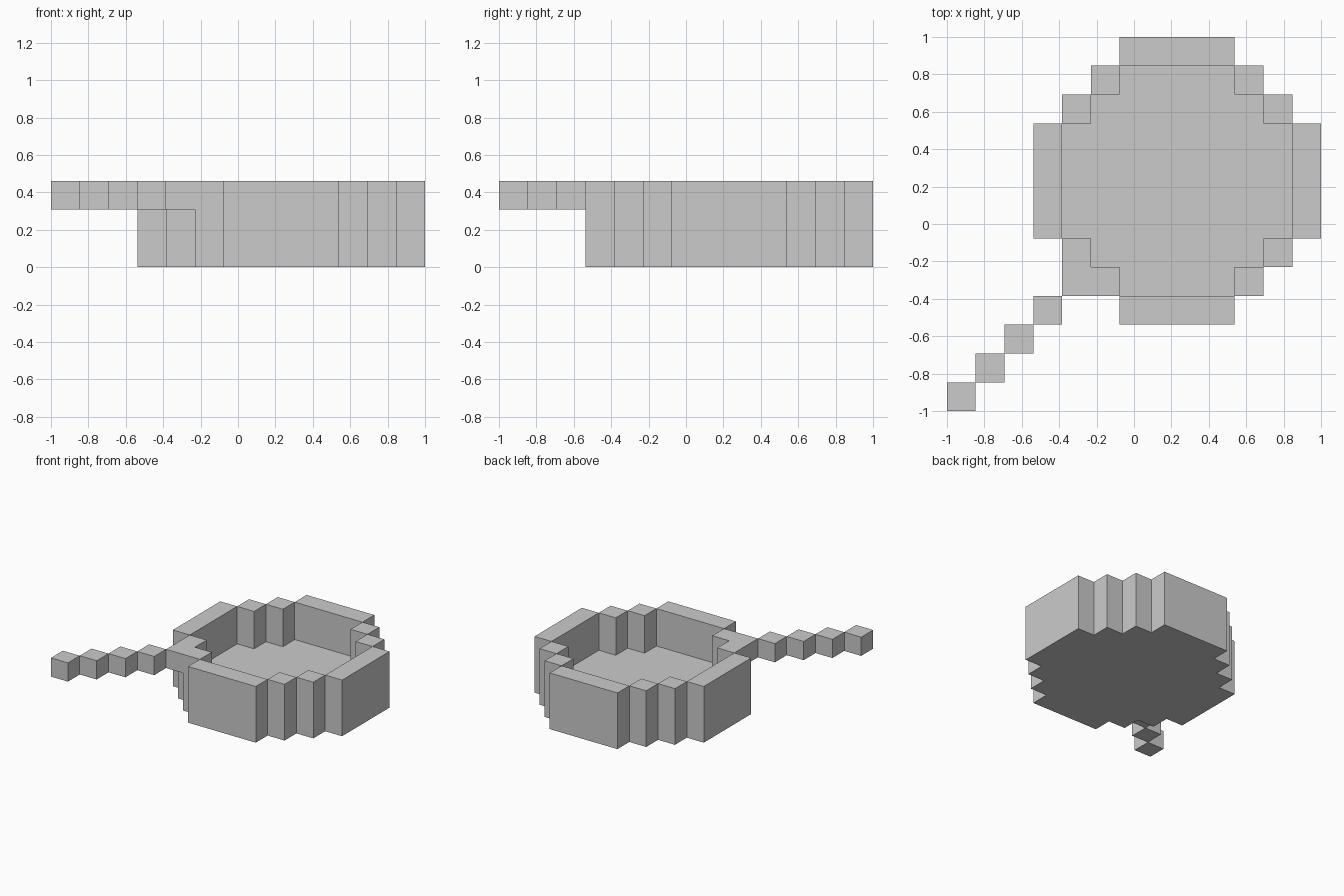
import bpy, bmesh, math
from mathutils import Vector

if "Cube" in bpy.data.objects:
    bpy.data.objects.remove(bpy.data.objects["Cube"])

U = 2 / 13  # one block; the model is 13 blocks across

# Pan footprint: first block and width of each row, rows 3 to 12
inset = [3, 2, 1, 0, 0, 0, 0, 1, 2, 3]
disc = {(x, 3 + r) for r, i in enumerate(inset) for x in range(3 + i, 13 - i)}

# Rim: footprint blocks with an open side
SIDES = ((1, 0), (-1, 0), (0, 1), (0, -1))
rim = {(x, y) for x, y in disc if any((x + a, y + b) not in disc for a, b in SIDES)}

pan = {(x, y, 0) for x, y in disc} | {(x, y, z) for x, y in rim for z in (1, 2)}
handle = {(i, i, 2) for i in range(5)}
solid = pan | handle


def block_part(name, cells):
    """Skin the exposed block sides, then merge coplanar faces."""
    bm = bmesh.new()
    for c in cells:
        mid = Vector(c) + Vector((0.5, 0.5, 0.5))
        for axis in range(3):
            for s in (-1, 1):
                n = [0, 0, 0]
                n[axis] = s
                if tuple(p + q for p, q in zip(c, n)) in solid:
                    continue
                n = Vector(n) / 2
                u, v = Vector((0, 0, 0)), Vector((0, 0, 0))
                u[(axis + 1) % 3] = 0.5
                v[(axis + 2) % 3] = 0.5 * s
                pts = [mid + n + a * u + b * v for a, b in ((-1, -1), (1, -1), (1, 1), (-1, 1))]
                bm.faces.new([bm.verts.new((p.x * U - 1, p.y * U - 1, p.z * U)) for p in pts])
    bmesh.ops.remove_doubles(bm, verts=bm.verts[:], dist=1e-4)
    bmesh.ops.dissolve_limit(bm, angle_limit=math.radians(1),
                             verts=bm.verts[:], edges=bm.edges[:])
    mesh = bpy.data.meshes.new(name)
    bm.to_mesh(mesh)
    bm.free()
    bpy.context.collection.objects.link(bpy.data.objects.new(name, mesh))


# Bowl with floor and stepped rim, and the diagonal handle
block_part("pan_bowl", pan)
block_part("pan_handle", handle)
